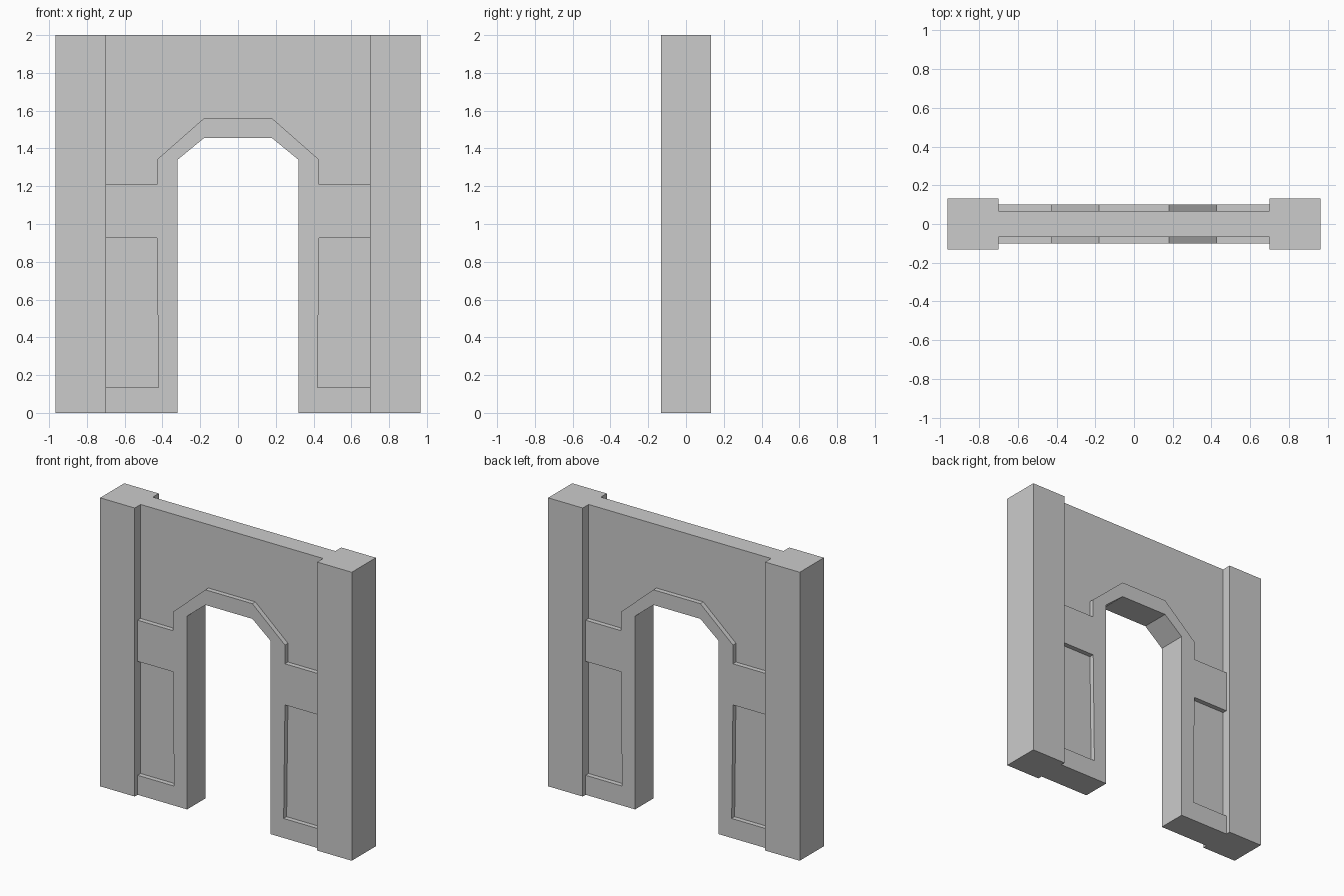
import bpy, bmesh

if "Cube" in bpy.data.objects:
    bpy.data.objects.remove(bpy.data.objects["Cube"])

PILLAR_Y, TRIM_Y, PANEL_Y = 0.132, 0.10, 0.067
BAY_X, OUT_X = 0.70, 0.965


def prism(name, profile, y0, y1):
    """Extrude an x-z outline from y0 to y1."""
    bm = bmesh.new()
    face = bm.faces.new([bm.verts.new((x, y0, z)) for x, z in profile])
    ext = bmesh.ops.extrude_face_region(bm, geom=[face])
    verts = [g for g in ext["geom"] if isinstance(g, bmesh.types.BMVert)]
    bmesh.ops.translate(bm, verts=verts, vec=(0, y1 - y0, 0))
    bmesh.ops.recalc_face_normals(bm, faces=bm.faces)
    mesh = bpy.data.meshes.new(name)
    bm.to_mesh(mesh)
    bm.free()
    obj = bpy.data.objects.new(name, mesh)
    bpy.context.collection.objects.link(obj)
    return obj


def combine(target, tool, operation):
    """Apply a boolean and remove the tool object."""
    tool.hide_render = True
    mod = target.modifiers.new("bool", "BOOLEAN")
    mod.operation, mod.solver, mod.object = operation, "EXACT", tool
    bpy.context.view_layer.objects.active = target
    bpy.ops.object.modifier_apply(modifier=mod.name)
    bpy.data.objects.remove(tool)


def symmetric(half):
    """Complete a right-half outline with its mirror image."""
    return half + [(-x, z) for x, z in reversed(half)]


# wall with doorway, at the depth of the raised trim
doorway = [(0.75, 2), (0.75, 0), (0.32, 0), (0.32, 1.34), (0.18, 1.455)]
wall = prism("door_wall", symmetric(doorway), -TRIM_Y, TRIM_Y)

# recessed fields on both faces: one above the arch, one low on each side
upper = symmetric([(0.9, 2.2), (0.9, 1.21), (0.43, 1.21), (0.43, 1.34), (0.18, 1.56)])
lower = [(0.9, 0.135), (0.9, 0.925), (0.43, 0.925), (0.42, 0.135)]
fields = [upper, lower, [(-x, z) for x, z in lower]]
for side in (-1, 1):
    for outline in fields:
        combine(wall, prism("recess_cutter", outline, side * PANEL_Y, side * 0.3), "DIFFERENCE")

# square pillars at both ends
for side in (-1, 1):
    a, b = side * BAY_X, side * OUT_X
    pillar = prism("pillar", [(a, 0), (b, 0), (b, 2), (a, 2)], -PILLAR_Y, PILLAR_Y)
    combine(wall, pillar, "UNION")
